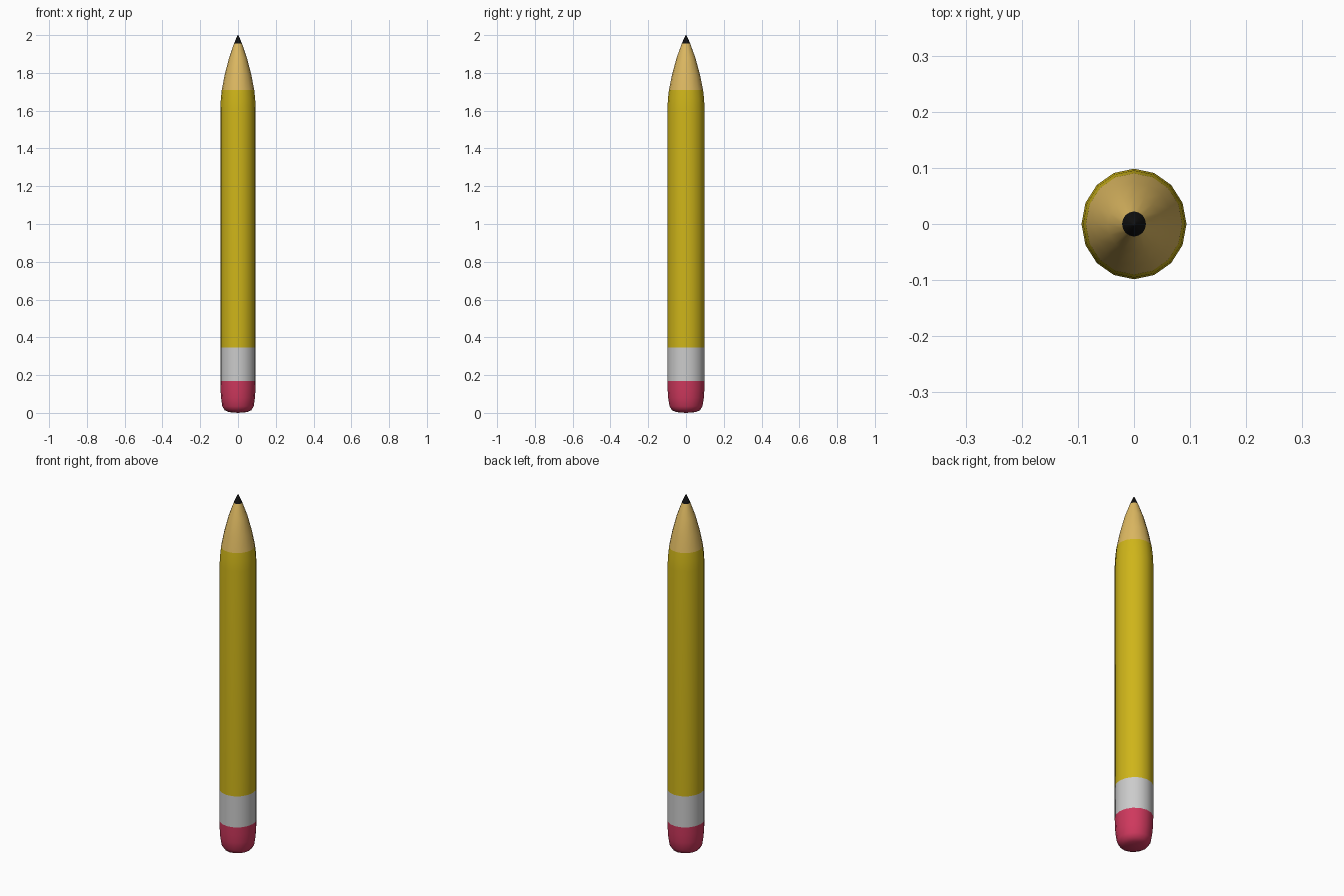
import bpy, bmesh
from math import cos, sin, tau

if "Cube" in bpy.data.objects:
    bpy.data.objects.remove(bpy.data.objects["Cube"])

SIDES = 16
SX, SY = 0.965, 1.015   # the section is very slightly oval


def lathe(name, profile, color=None):
    """Revolve (radius, z) points listed bottom to top; radius 0 makes a pole."""
    bm = bmesh.new()
    rings = []
    for r, z in profile:
        if r == 0:
            rings.append([bm.verts.new((0, 0, z))] * SIDES)
        else:
            rings.append([bm.verts.new((r * SX * cos(tau * i / SIDES),
                                        r * SY * sin(tau * i / SIDES), z))
                          for i in range(SIDES)])
    for low, high in zip(rings, rings[1:]):
        for i in range(SIDES):
            j = (i + 1) % SIDES
            corners = [low[i], low[j], high[j], high[i]]
            bm.faces.new(list(dict.fromkeys(corners)))
    for f in bm.faces:
        f.smooth = True
    mesh = bpy.data.meshes.new(name)
    bm.to_mesh(mesh)
    bm.free()
    obj = bpy.data.objects.new(name, mesh)
    bpy.context.collection.objects.link(obj)
    if color:
        mat = bpy.data.materials.new(name)
        mat.diffuse_color = (*color, 1)
        mat.use_nodes = True
        mat.node_tree.nodes["Principled BSDF"].inputs["Base Color"].default_value = mat.diffuse_color
        mesh.materials.append(mat)
    return obj


# Rounded eraser at the bottom
lathe("eraser", [(0, 0), (0.05, 0.004), (0.073, 0.014), (0.086, 0.035),
                 (0.093, 0.08), (0.096, 0.125), (0.097, 0.17)], (0.62, 0.04, 0.11))
# Metal band
lathe("ferrule", [(0.097, 0.17), (0.097, 0.345)], (0.6, 0.6, 0.6))
# Painted shaft, starting to taper near its top
lathe("shaft", [(0.097, 0.345), (0.097, 1.61), (0.094, 1.665), (0.089, 1.71)],
      (0.62, 0.46, 0.01))
# Bare sharpened wood
lathe("wood_cone", [(0.089, 1.71), (0.073, 1.79), (0.049, 1.88), (0.022, 1.955)],
      (0.72, 0.48, 0.12))
# Graphite point
lathe("lead_tip", [(0.022, 1.955), (0.004, 1.997), (0, 2.0)], (0.005, 0.005, 0.005))
